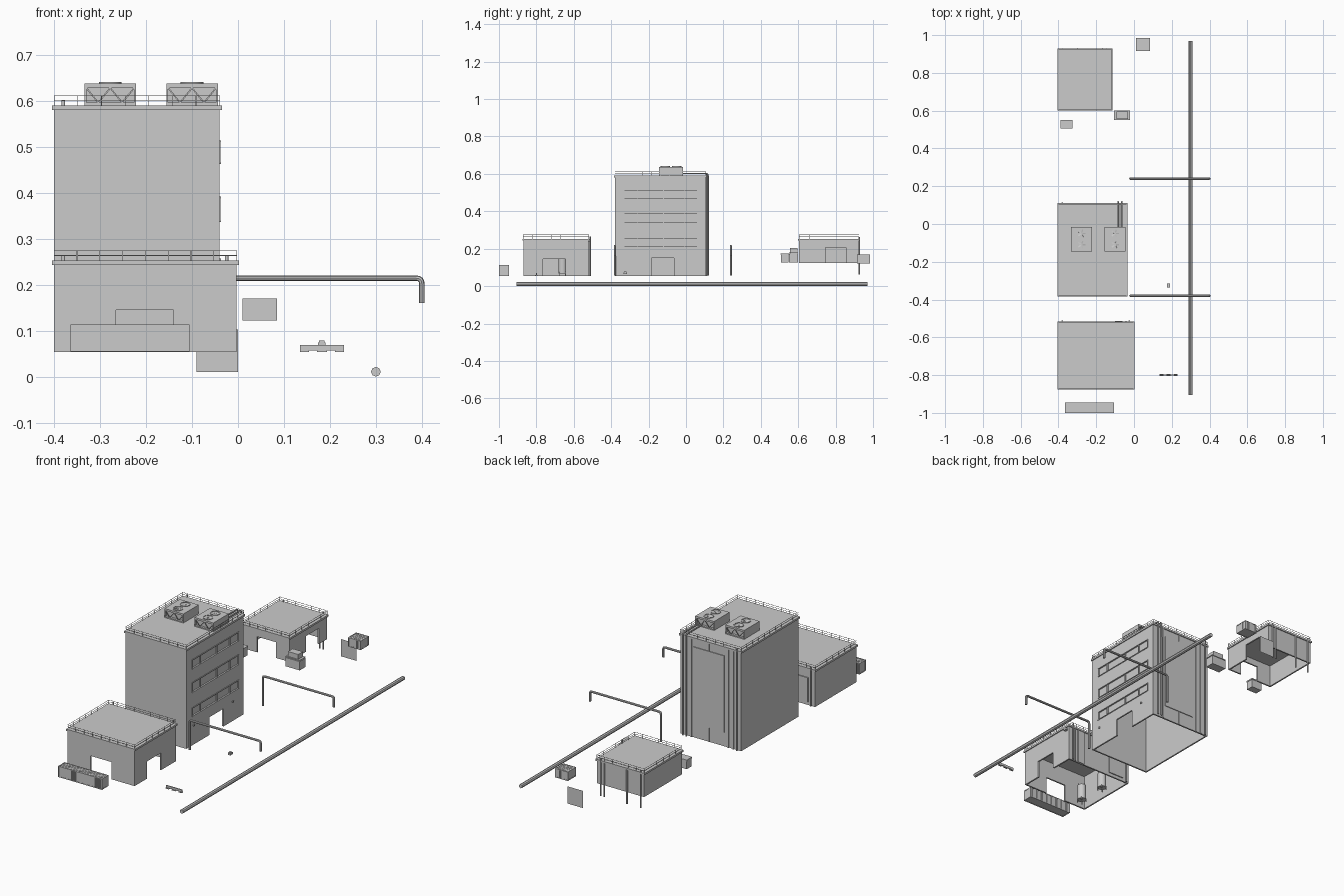
import bpy, bmesh, math
from mathutils import Vector, Matrix

if "Cube" in bpy.data.objects:
    bpy.data.objects.remove(bpy.data.objects["Cube"])

def link(name, bm):
    me = bpy.data.meshes.new(name)
    bm.to_mesh(me)
    bm.free()
    ob = bpy.data.objects.new(name, me)
    bpy.context.collection.objects.link(ob)
    return ob

def add_box(bm, x0, x1, y0, y1, z0, z1):
    m = Matrix.Translation(((x0+x1)/2, (y0+y1)/2, (z0+z1)/2)) @ Matrix.Diagonal((x1-x0, y1-y0, z1-z0, 1))
    bmesh.ops.create_cube(bm, size=1, matrix=m)

def boxes(name, items):
    bm = bmesh.new()
    for b in items:
        add_box(bm, *b)
    return link(name, bm)

def cylinder(name, x, y, z0, z1, r, seg=16):
    bm = bmesh.new()
    bmesh.ops.create_cone(bm, cap_ends=True, segments=seg, radius1=r, radius2=r, depth=z1-z0,
                          matrix=Matrix.Translation((x, y, (z0+z1)/2)))
    return smooth(link(name, bm))

def smooth(ob):
    bpy.ops.object.select_all(action='DESELECT')
    ob.select_set(True)
    bpy.context.view_layer.objects.active = ob
    bpy.ops.object.shade_smooth_by_angle(angle=math.radians(40))
    return ob

def tube(name, pts, r, bend=0.0):
    # polyline pipe with rounded corners
    pts = [Vector(p) for p in pts]
    path = [pts[0]]
    for a, b, c in zip(pts, pts[1:], pts[2:]):
        p, q = b + (a-b).normalized()*bend, b + (c-b).normalized()*bend
        path += [p*(1-t)**2 + b*2*t*(1-t) + q*t*t for t in (0, .25, .5, .75, 1)]
    path.append(pts[-1])
    cu = bpy.data.curves.new(name, 'CURVE')
    cu.dimensions = '3D'
    cu.bevel_depth, cu.bevel_resolution, cu.use_fill_caps = r, 2, True
    sp = cu.splines.new('POLY')
    sp.points.add(len(path)-1)
    for p, v in zip(sp.points, path):
        p.co = (*v, 1)
    ob = bpy.data.objects.new(name, cu)
    bpy.context.collection.objects.link(ob)
    bpy.ops.object.select_all(action='DESELECT')
    ob.select_set(True)
    bpy.context.view_layer.objects.active = ob
    bpy.ops.object.convert(target='MESH')
    return smooth(bpy.context.view_layer.objects.active)

def cut(ob, box):
    cutter = boxes("cutter", [box])
    cutter.hide_render = True
    mod = ob.modifiers.new("cut", 'BOOLEAN')
    mod.operation, mod.solver, mod.object = 'DIFFERENCE', 'EXACT', cutter
    bpy.ops.object.select_all(action='DESELECT')
    bpy.context.view_layer.objects.active = ob
    ob.select_set(True)
    bpy.ops.object.modifier_apply(modifier=mod.name)
    bpy.data.objects.remove(cutter)

def building(name, x0, x1, y0, y1, z0, z1, openings):
    # hollow walls, open below, with roof lip and railing
    t = 0.008
    ob = boxes(name + "_walls", [(x0, x1, y0, y1, z0, z1-.005)])
    cut(ob, (x0+t, x1-t, y0+t, y1-t, z0-.05, z1-.012))
    for o in openings:
        cut(ob, o)
    e = 0.005
    boxes(name + "_roof_lip", [(x0-e, x1+e, y0-e, y1+e, z1-.01, z1)])
    r, rail, h = .0007, [], .021
    for z in (z1+h*.5, z1+h):
        for y in (y0, y1):
            rail.append((x0, x1, y-r, y+r, z-r, z+r))
        for x in (x0, x1):
            rail.append((x-r, x+r, y0, y1, z-r, z+r))
    nx, ny = round((x1-x0)/.05), round((y1-y0)/.05)
    for i in range(nx+1):
        x = x0 + (x1-x0)*i/nx
        rail += [(x-r, x+r, y-r, y+r, z1, z1+h) for y in (y0, y1)]
    for i in range(1, ny):
        y = y0 + (y1-y0)*i/ny
        rail += [(x-r, x+r, y-r, y+r, z1, z1+h) for x in (x0, x1)]
    boxes(name + "_railing", rail)

# Main tower: door and three window bands on the right
bands = [(.21, .255), (.338, .39), (.465, .512)]
building("tower", -.40, -.04, -.38, .105, .055, .59,
         [(-.06, -.02, -.185, -.065, .0, .15)] +
         [(-.045, -.02, -.33, .06, a, b) for a, b in bands])
frames = []
for a, b in bands:
    for y in (-.33, -.26, -.12, -.01, .06):
        frames.append((-.046, -.038, y-.002, y+.002, a, b))
    frames += [(-.046, -.0365, -.332, .062, z-.002, z+.002) for z in (a, b)]
boxes("tower_window_frames", frames)
boxes("tower_door_lamps", [(-.041, -.034, y-.004, y+.004, .156, .164) for y in (-.32, .01)])
boxes("tower_back_panel", [(-.30, -.12, .10, .109, .13, .54), (-.212, -.208, .10, .108, .055, .58)])
boxes("tower_back_strips", [(x-.004, x+.004, .10, .110, .055, .58) for x in (-.325, -.355, -.105)])
cylinder("tower_drain", -.38, .112, .055, .602, .004, 10)

# Rooftop cooling units with lattice ends and twin fans
for n, cx in enumerate((-.278, -.10)):
    x0, x1, y0, y1 = cx-.056, cx+.056, -.145, -.015
    boxes(f"cooler_{n}_casing", [(x0, x1, y0, y1, .628, .638), (x0, x1, y0, y1, .59, .596),
                                 (x0, x0+.004, y0, y1, .59, .63), (x1-.004, x1, y0, y1, .59, .63),
                                 (x0, x1, y0+.012, y1-.012, .594, .63)])
    bm = bmesh.new()
    for y in (y0+.002, y1-.002):
        for k in range(4):
            w = .104/4
            ang = math.atan2(.032, w)*(1 if k % 2 else -1)
            m = (Matrix.Translation((x0+.004+w*(k+.5), y, .612)) @ Matrix.Rotation(-ang, 4, 'Y')
                 @ Matrix.Diagonal((math.hypot(w, .032), .003, .003, 1)))
            bmesh.ops.create_cube(bm, size=1, matrix=m)
    link(f"cooler_{n}_lattice", bm)
    for j, fy in enumerate((-.11, -.05)):
        bm = bmesh.new()
        ring = [[bm.verts.new((cx+r*math.cos(a), fy+r*math.sin(a), z)) for a in
                 [math.tau*i/24 for i in range(24)]] for r, z in
                ((.025, .637), (.025, .641), (.022, .641), (.022, .637))]
        for p, q in zip(ring, ring[1:]):
            for i in range(24):
                bm.faces.new((p[i], p[(i+1) % 24], q[(i+1) % 24], q[i]))
        smooth(link(f"cooler_{n}_fan_ring_{j}", bm))
        cylinder(f"cooler_{n}_fan_hub_{j}", cx, fy, .637, .6405, .006, 12)
        bm = bmesh.new()
        for k in range(5):
            m = (Matrix.Translation((cx, fy, .639)) @ Matrix.Rotation(math.tau*k/5, 4, 'Z')
                 @ Matrix.Translation((.012, 0, 0)) @ Matrix.Rotation(.25, 4, 'X')
                 @ Matrix.Diagonal((.018, .007, .0006, 1)))
            bmesh.ops.create_cube(bm, size=1, matrix=m)
        link(f"cooler_{n}_fan_blades_{j}", bm)
for x in (-.084, -.064):
    tube("cooler_pipe", [(x, -.016, .602), (x, .118, .602), (x, .118, .057)], .004, .012)

# Front workshop
building("workshop", -.40, -.003, -.87, -.52, .053, .253,
         [(-.265, -.14, -.9, -.85, .0, .145), (-.03, .03, -.765, -.645, .0, .145)])
boxes("workshop_back_panels", [(-.36, -.27, -.522, -.515, .07, .2), (-.10, -.06, -.522, -.514, .053, .24),
                               (-.045, -.04, -.522, -.514, .053, .24)])
for x in (-.38, -.025):
    cylinder("workshop_drain", x, -.513, .055, .264, .004, 10)
for y in (-.82, -.66):
    cylinder("storage_tank", -.34, y, .068, .15, .022, 20)
    boxes("tank_legs", [(-.34+dx-.002, -.34+dx+.002, y+dy-.002, y+dy+.002, .054, .075)
                        for dx in (-.015, .015) for dy in (-.015, .015)])
    boxes("tank_bands", [(-.363, -.317, y-.0015, y+.0015, .15, .154), (-.342, -.338, y-.0235, y+.0235, .15, .154)])

# Rear shed on a raised level, with pipes running below it
building("shed", -.40, -.12, .605, .925, .123, .253,
         [(-.31, -.20, .58, .62, .1, .207), (-.14, -.09, .745, .855, .1, .207)])
for x in (-.38, -.30, -.165, -.145):
    cylinder("shed_pipe", x, .927, .062, .262 if x in (-.38, -.145) else .245, .004, 10)

# Corrugated containers
def container(name, x0, x1, y0, y1, z0, z1, step):
    d = .0015
    items = [(x0+d, x1-d, y0+d, y1-d, z0+d, z1-d)]
    items += [(x0, x1, y, y+.004, z, z+.004) for y in (y0, y1-.004) for z in (z0, z1-.004)]
    items += [(x, x+.004, y0, y1, z, z+.004) for x in (x0, x1-.004) for z in (z0, z1-.004)]
    items += [(x, x+.004, y, y+.004, z0, z1) for x in (x0, x1-.004) for y in (y0, y1-.004)]
    n = int((x1-x0)/step)
    for i in range(1, n):
        x = x0 + (x1-x0)*i/n
        items.append((x-step/4, x+step/4, y0+d/3, y1-d/3, z0+d, z1-d/2))
    ym = (y0+y1)/2
    items += [(x1-.003, x1, ym+o-.001, ym+o+.001, z0, z1) for o in (-.012, 0, .012)]
    boxes(name, items)
container("long_container", -.365, -.105, -1.0, -.945, .055, .113, .006)
container("short_container", .01, .085, .915, .985, .122, .17, .006)

# Cabinets by the shed
boxes("small_cabinet", [(-.388, -.327, .507, .548, .125, .171), (-.39, -.325, .505, .55, .168, .175)])
boxes("stacked_cabinet", [(-.105, -.02, .55, .60, .125, .172), (-.105, -.02, .55, .60, .175, .179),
                          (-.10, -.025, .555, .595, .17, .177), (-.093, -.032, .555, .595, .178, .205)])

# Free-standing flat panel
bm = bmesh.new()
bm.faces.new([bm.verts.new((x, 1.0, z)) for x, z in ((-.09, .01), (0, .01), (0, .102), (-.09, .102))])
link("flat_panel", bm)

# Long main pipe and two arched branch pipes
tube("main_pipe", [(.30, -.905, .0105), (.30, .97, .0105)], .0105)
for y in (-.38, .24):
    tube("arched_pipe", [(-.02, y, .056), (-.02, y, .214), (.40, y, .214), (.40, y, .16)], .006, .012)

# Low barrier with notched feet, and a small valve box
boxes("barrier", [(.135, .231, -.803, -.797, .057, .069), (.135, .155, -.806, -.794, .053, .058),
                  (.172, .194, -.806, -.794, .053, .058), (.211, .231, -.806, -.794, .053, .058)])
boxes("valve_box", [(.174, .19, -.335, -.315, .064, .074), (.176, .188, -.332, -.318, .074, .078)])
